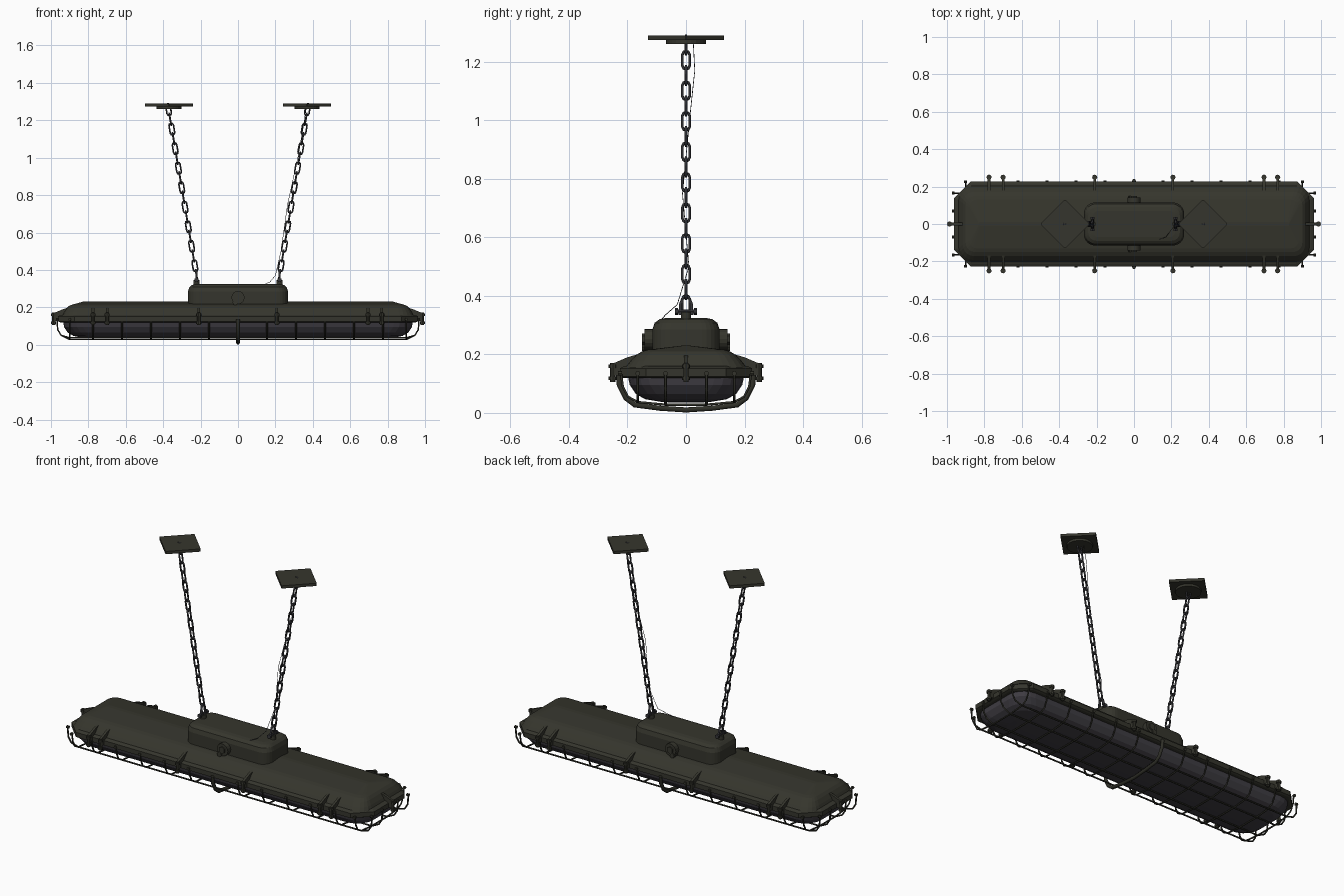
import bpy, bmesh, math
from mathutils import Matrix, Vector

if "Cube" in bpy.data.objects:
    bpy.data.objects.remove(bpy.data.objects["Cube"])


def material(name, rgb):
    m = bpy.data.materials.new(name)
    m.use_nodes = True
    m.diffuse_color = (*rgb, 1)
    b = m.node_tree.nodes["Principled BSDF"]
    b.inputs["Base Color"].default_value = (*rgb, 1)
    b.inputs["Roughness"].default_value = 0.7
    return m


OLIVE = material("dark olive paint", (0.036, 0.036, 0.026))
WIRE = material("cage olive", (0.03, 0.03, 0.022))
STEEL = material("chain steel", (0.035, 0.035, 0.04))
GLASS = material("smoky lens", (0.05, 0.046, 0.056))
parts = []


def place(name, mesh, matrix=None):
    ob = bpy.data.objects.new(name, mesh)
    bpy.context.collection.objects.link(ob)
    if matrix:
        ob.matrix_world = matrix
    parts.append(ob)
    return ob


def finish(name, bm, mat):
    bmesh.ops.recalc_face_normals(bm, faces=bm.faces)
    mesh = bpy.data.meshes.new(name)
    bm.to_mesh(mesh)
    bm.free()
    mesh.materials.append(mat)
    return mesh


def outline(hx, hy, c, segs):
    """Rectangle with rounded (or, with one segment, chamfered) corners."""
    pts = []
    for q, (sx, sy) in enumerate([(1, 1), (-1, 1), (-1, -1), (1, -1)]):
        for k in range(segs + 1):
            a = math.pi / 2 * (q + k / segs)
            pts.append((sx * (hx - c) + c * math.cos(a), sy * (hy - c) + c * math.sin(a)))
    return pts


def loft(name, sections, segs, mat):
    """Skin through stacked (z, half x, half y, corner) sections, capped."""
    bm = bmesh.new()
    rings = [[bm.verts.new((x, y, z)) for x, y in outline(hx, hy, c, segs)]
             for z, hx, hy, c in sections]
    n = len(rings[0])
    for a, b in zip(rings, rings[1:]):
        for i in range(n):
            j = (i + 1) % n
            bm.faces.new((a[i], a[j], b[j], b[i]))
    bm.faces.new(rings[0])
    bm.faces.new(rings[-1])
    return place(name, finish(name, bm, mat))


def tube_mesh(name, pts, r, mat, closed=False):
    cu = bpy.data.curves.new(name, "CURVE")
    cu.dimensions = "3D"
    cu.bevel_depth = r
    cu.bevel_resolution = 1
    cu.use_fill_caps = True
    sp = cu.splines.new("POLY")
    sp.points.add(len(pts) - 1)
    for p, co in zip(sp.points, pts):
        p.co = (*co, 1)
    sp.use_cyclic_u = closed
    tmp = bpy.data.objects.new(name, cu)
    mesh = bpy.data.meshes.new_from_object(tmp)
    bpy.data.objects.remove(tmp)
    mesh.materials.clear()
    mesh.materials.append(mat)
    return mesh


def tube(name, pts, r, mat, closed=False):
    return place(name, tube_mesh(name, pts, r, mat, closed))


def cylinder(name, center, r, depth, mat, axis="Z", sides=16):
    bm = bmesh.new()
    bmesh.ops.create_cone(bm, cap_ends=True, segments=sides, radius1=r, radius2=r, depth=depth)
    rot = {"X": Matrix.Rotation(math.pi / 2, 4, "Y"),
           "Y": Matrix.Rotation(math.pi / 2, 4, "X"), "Z": Matrix()}[axis]
    return place(name, finish(name, bm, mat), Matrix.Translation(center) @ rot)


def mirrored(half):
    """Mirror a (y, z) path across y = 0."""
    return half + [(-y, z) for y, z in reversed(half) if y]


# Housing: chamfered rim, domed body with a ridged roof
loft("housing_rim", [(0.12, 0.95, 0.215, 0.08), (0.125, 0.963, 0.226, 0.09),
                     (0.152, 0.963, 0.226, 0.09), (0.16, 0.945, 0.21, 0.08)], 1, OLIVE)
loft("housing_body", [(0.155, 0.94, 0.208, 0.08), (0.175, 0.93, 0.192, 0.07),
                      (0.197, 0.915, 0.172, 0.06), (0.21, 0.9, 0.15, 0.05),
                      (0.216, 0.88, 0.13, 0.04), (0.23, 0.83, 0.012, 0.01)], 5, OLIVE)

# Lens under the rim
loft("lens", [(0.13, 0.935, 0.2, 0.1), (0.095, 0.93, 0.192, 0.1), (0.065, 0.91, 0.172, 0.1),
              (0.047, 0.88, 0.14, 0.09), (0.037, 0.83, 0.08, 0.06), (0.035, 0.8, 0.03, 0.02)],
     5, GLASS)

# Gear box on the roof with a knob on each side
loft("gear_box", [(0.2, 0.268, 0.115, 0.06), (0.285, 0.268, 0.115, 0.06),
                  (0.308, 0.26, 0.107, 0.055), (0.32, 0.245, 0.09, 0.045),
                  (0.324, 0.22, 0.07, 0.03)], 6, OLIVE)
for s in (1, -1):
    cylinder("side_knob", (0, s * 0.125, 0.252), 0.035, 0.035, OLIVE, "Y")
    cylinder("side_knob_cap", (0, s * 0.14, 0.252), 0.02, 0.02, OLIVE, "Y", 6)
    cylinder("knob_boss", (-0.015, s * 0.13, 0.225), 0.014, 0.04, OLIVE, "Y", 8)


# Clamps: thin arm over the rim with a bolt through its end
def clamp_mesh():
    bm = bmesh.new()
    profile = [(0.15, 0.205), (0.2, 0.19), (0.252, 0.168), (0.252, 0.128), (0.2, 0.128)]
    f = bm.faces.new([bm.verts.new((-0.007, y, z)) for y, z in profile])
    ext = bmesh.ops.extrude_face_region(bm, geom=[f])
    bmesh.ops.translate(bm, vec=(0.014, 0, 0),
                        verts=[v for v in ext["geom"] if isinstance(v, bmesh.types.BMVert)])
    for r, d, z in ((0.009, 0.066, 0.138), (0.014, 0.012, 0.16), (0.014, 0.012, 0.118)):
        bmesh.ops.create_cone(bm, cap_ends=True, segments=8, radius1=r, radius2=r, depth=d,
                              matrix=Matrix.Translation((0, 0.25, z)))
    return finish("rim_clamp", bm, OLIVE)


clamp = clamp_mesh()
for x in (-0.775, -0.7, -0.21, 0.208, 0.695, 0.768):
    for turn in (0, math.pi):
        place("side_clamp", clamp, Matrix.Translation((x, 0, 0)) @ Matrix.Rotation(turn, 4, "Z"))
for s in (1, -1):
    place("end_clamp", clamp, Matrix.Translation((s * 0.736, 0, 0))
          @ Matrix.Rotation(-s * math.pi / 2, 4, "Z"))

# Wire cage: hoops across, rails along, and a thick central guard
hoop = mirrored([(0.222, 0.135), (0.216, 0.09), (0.198, 0.055), (0.165, 0.037), (0.07, 0.028)])
for i in range(-6, 7):
    x = max(-0.9, min(0.9, i * 0.155))
    if i:
        tube("cage_hoop", [(x, y, z) for y, z in hoop], 0.0045, WIRE)
        for s in (1, -1):
            cylinder("hoop_lug", (x, s * 0.226, 0.135), 0.008, 0.014, OLIVE, "Y", 8)
for y, z in ((0.07, 0.028), (0.165, 0.037)):
    end = [(0.968, 0.135), (0.964, 0.08), (0.945, 0.05), (0.9, z)]
    for s in (1, -1):
        tube("cage_rail", [(x, s * y, h) for x, h in mirrored(end)], 0.0045, WIRE)
        for e in (1, -1):
            cylinder("rail_lug", (e * 0.966, s * y, 0.135), 0.008, 0.014, OLIVE, "X", 8)
guard = mirrored([(0.232, 0.135), (0.228, 0.095), (0.205, 0.05), (0.175, 0.027),
                  (0.09, 0.016), (0, 0.01)])
tube("central_guard", [(0, y, z) for y, z in guard], 0.01, WIRE)

# Chains, their fixings and the ceiling plates
link_pts = []
for k in range(10):
    a = math.pi * (k % 5) / 4 + (math.pi if k > 4 else 0)
    link_pts.append((0.012 * math.cos(a), 0, 0.012 * math.sin(a) + (0.02 if k < 5 else -0.02)))
link = tube_mesh("chain_link", link_pts, 0.005, STEEL, True)
lean = math.atan(0.15 / 0.89)
for s in (1, -1):
    for i in range(18):
        z = 0.37 + i * 0.0522
        pos = (s * (0.22 + (z - 0.36) * 0.15 / 0.89), 0, z)
        turn = math.pi / 2 if i % 2 == 0 else 0
        place("chain_link", link, Matrix.Translation(pos) @ Matrix.Rotation(s * lean, 4, "Y")
              @ Matrix.Rotation(turn, 4, "Z"))
    cylinder("chain_post", (s * 0.222, 0, 0.33), 0.017, 0.03, OLIVE)
    cylinder("shackle_pin", (s * 0.222, 0, 0.347), 0.007, 0.075, STEEL, "Y", 8)
    for e in (1, -1):
        cylinder("shackle_nut", (s * 0.222, e * 0.032, 0.347), 0.012, 0.01, STEEL, "Y", 6)
    tube("shackle", [(s * 0.222, y, z) for y, z in
                     mirrored([(0.02, 0.335), (0.019, 0.37), (0.012, 0.39), (0, 0.396)])],
         0.006, STEEL)
    cylinder("plate_boss", (s * 0.369, 0, 1.269), 0.068, 0.016, OLIVE, sides=24)
    plate = loft("ceiling_plate", [(1.274, 0.093, 0.093, 0.003), (1.29, 0.093, 0.093, 0.003)],
                 1, OLIVE)
    plate.matrix_world = (Matrix.Translation((s * 0.369, 0, 0))
                          @ Matrix.Rotation(math.pi / 4, 4, "Z"))

# Thin power cable loosely following one chain
tube("power_cable", [(0.13, -0.085, 0.318), (0.17, -0.07, 0.335), (0.2, -0.03, 0.37),
                     (0.23, 0.01, 0.5), (0.265, -0.012, 0.75), (0.32, 0.012, 1.0),
                     (0.35, 0.03, 1.17), (0.365, 0.025, 1.265)], 0.0013, STEEL)

# Smooth the rounded parts, keep hard edges
for ob in bpy.context.view_layer.objects:
    ob.select_set(ob in parts)
bpy.context.view_layer.objects.active = parts[0]
bpy.ops.object.shade_smooth_by_angle(angle=math.radians(35))
